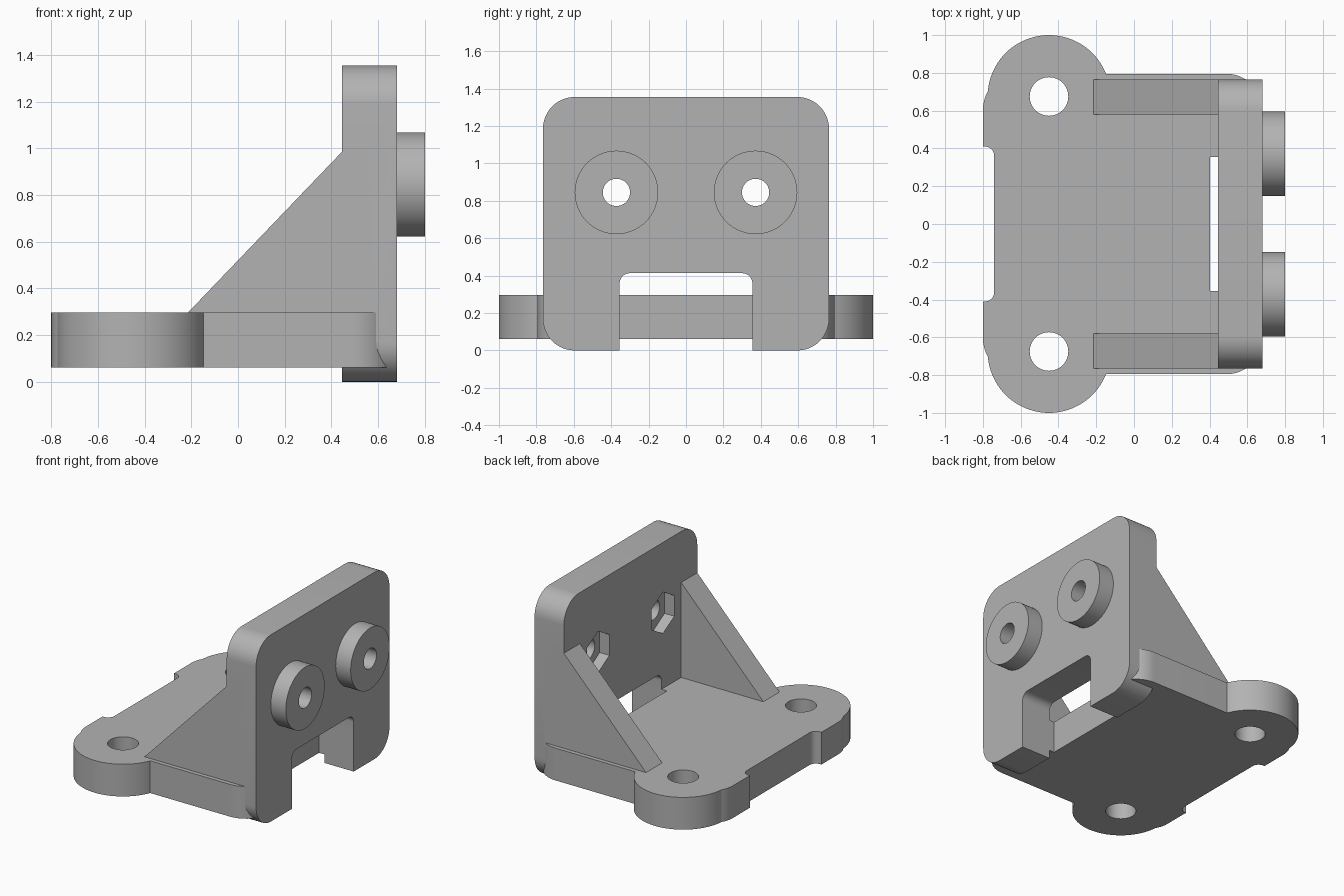
import bpy
import bmesh
from math import pi, cos, sin, radians
from mathutils import Vector

cube = bpy.data.objects.get("Cube")
if cube:
    bpy.data.objects.remove(cube)

grey = bpy.data.materials.new("plain grey")
grey.use_nodes = True
grey.diffuse_color = (0.45, 0.45, 0.45, 1)
grey.node_tree.nodes["Principled BSDF"].inputs["Base Color"].default_value = grey.diffuse_color

# Each plane maps profile coordinates (u, v) and a depth w to x, y, z
PLANES = {
    "top": lambda u, v, w: Vector((u, v, w)),
    "side": lambda u, v, w: Vector((w, u, v)),
    "front": lambda u, v, w: Vector((u, w, v)),
}


def prism(name, points, plane, low, high):
    """Extrude a closed outline between two depths."""
    bm = bmesh.new()
    place = PLANES[plane]
    face = bm.faces.new([bm.verts.new(place(u, v, low)) for u, v in points])
    moved = bmesh.ops.extrude_face_region(bm, geom=[face])["geom"]
    bmesh.ops.translate(bm, vec=place(0, 0, high - low),
                        verts=[g for g in moved if isinstance(g, bmesh.types.BMVert)])
    bmesh.ops.recalc_face_normals(bm, faces=bm.faces)
    mesh = bpy.data.meshes.new(name)
    bm.to_mesh(mesh)
    bm.free()
    mesh.materials.append(grey)
    obj = bpy.data.objects.new(name, mesh)
    bpy.context.collection.objects.link(obj)
    return obj


def circle(u, v, r, n=64, turn=0.0):
    return [(u + r * cos(turn + 2 * pi * i / n), v + r * sin(turn + 2 * pi * i / n))
            for i in range(n)]


def rounded(u0, u1, v0, v1, r, n=12):
    """Rectangle outline with rounded corners."""
    corners = [(u1 - r, v1 - r), (u0 + r, v1 - r), (u0 + r, v0 + r), (u1 - r, v0 + r)]
    return [(u + r * cos(pi / 2 * (k + i / n)), v + r * sin(pi / 2 * (k + i / n)))
            for k, (u, v) in enumerate(corners) for i in range(n + 1)]


BASE_LOW, BASE_TOP = 0.062, 0.296
BACK, FACE = 0.445, 0.68

# Solid parts
bracket = prism("mounting_bracket", rounded(-0.8, FACE, -0.795, 0.795, 0.19),
                "top", BASE_LOW, BASE_TOP)
solids = [prism("upright_plate", rounded(-0.765, 0.765, 0, 1.355, 0.17), "side", BACK, FACE)]
cutters = [
    # Notch in the rear edge, opening through upright and base
    prism("edge_notch", rounded(-1, -0.74, -0.41, 0.41, 0.05), "top", -0.1, 0.5),
    prism("opening", rounded(-0.355, 0.355, -0.3, 0.413, 0.055), "side", 0.402, 0.9),
]
for s, side in ((-1, "right"), (1, "left")):
    # Mounting ear and sloping rib
    solids.append(prism(side + "_ear", circle(-0.45, s * 0.675, 0.325, 96),
                        "top", BASE_LOW, BASE_TOP))
    slope = [(-0.215, BASE_TOP), (BACK, 0.985), (0.55, 0.985), (0.55, 0.2), (-0.215, 0.2)]
    solids.append(prism(side + "_rib", slope, "front", s * 0.58, s * 0.765))
    # Boss on the outer face
    solids.append(prism(side + "_boss", circle(s * 0.372, 0.845, 0.223), "side", 0.6, 0.8))
    # Screw holes and hexagonal nut pocket
    cutters.append(prism(side + "_ear_hole", circle(-0.45, s * 0.675, 0.102, 48), "top", -0.1, 0.5))
    cutters.append(prism(side + "_boss_hole", circle(s * 0.372, 0.845, 0.073, 40), "side", 0.3, 0.9))
    cutters.append(prism(side + "_nut_pocket", circle(s * 0.372, 0.845, 0.15, 6, pi / 6),
                         "side", 0.4, BACK + 0.078))

# Join the solids, then cut the openings
for tools, operation in ((solids, "UNION"), (cutters, "DIFFERENCE")):
    for tool in tools:
        mod = bracket.modifiers.new(tool.name, "BOOLEAN")
        mod.operation = operation
        mod.solver = "EXACT"
        mod.object = tool

bpy.ops.object.select_all(action="DESELECT")
bpy.context.view_layer.objects.active = bracket
bracket.select_set(True)
for mod in list(bracket.modifiers):
    bpy.ops.object.modifier_apply(modifier=mod.name)
for tool in solids + cutters:
    bpy.data.objects.remove(tool)
bpy.ops.object.shade_smooth_by_angle(angle=radians(25))
